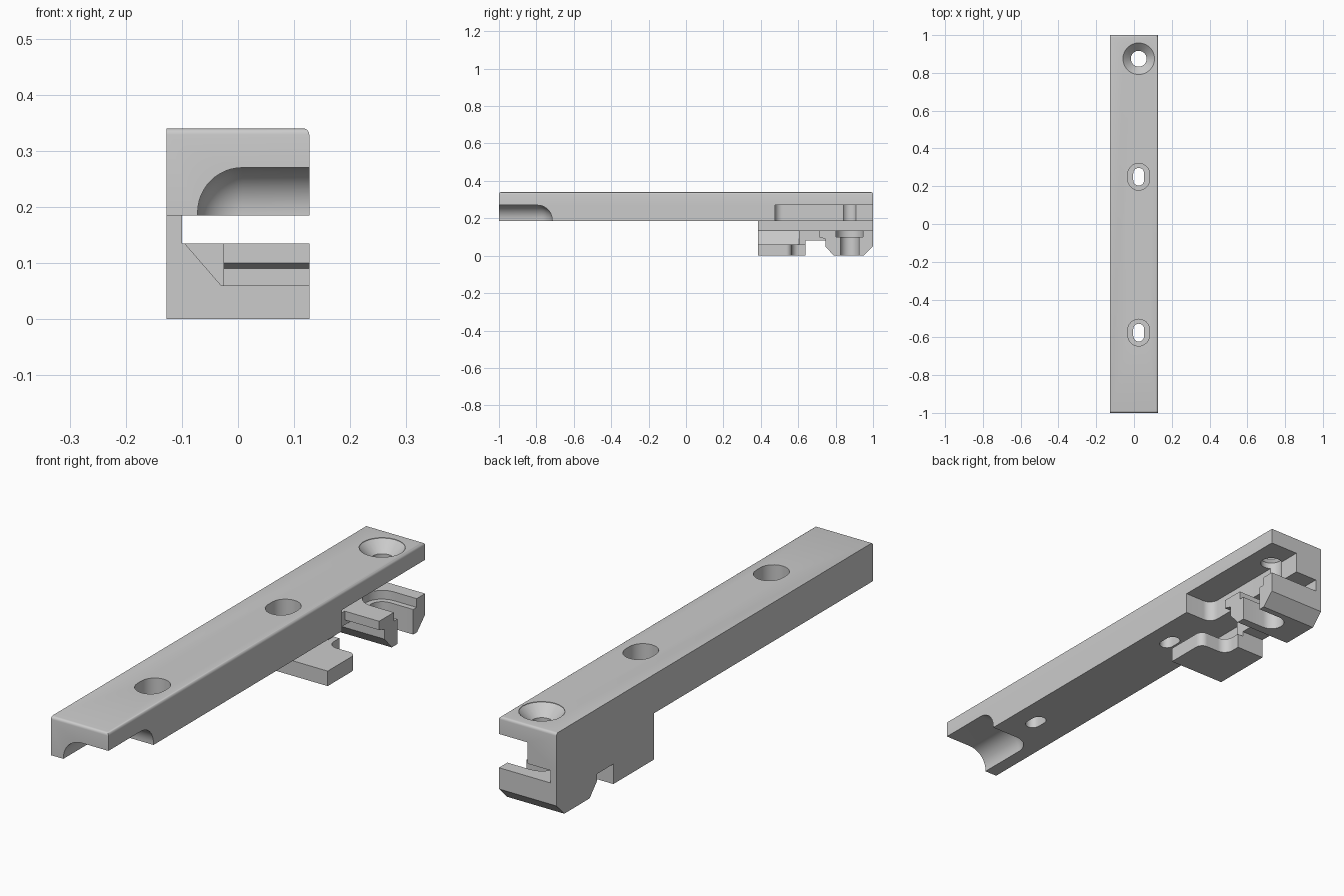
import bpy, bmesh
from math import sin, cos, radians

cube = bpy.data.objects.get("Cube")
if cube:
    bpy.data.objects.remove(cube)

grey = bpy.data.materials.new("plain_grey")
grey.use_nodes = True
colour = (0.6, 0.6, 0.6, 1)
grey.diffuse_color = colour
grey.node_tree.nodes["Principled BSDF"].inputs["Base Color"].default_value = colour


def make(name, bm):
    bmesh.ops.recalc_face_normals(bm, faces=bm.faces)
    mesh = bpy.data.meshes.new(name)
    bm.to_mesh(mesh)
    bm.free()
    mesh.materials.append(grey)
    obj = bpy.data.objects.new(name, mesh)
    bpy.context.collection.objects.link(obj)
    return obj


def loft(name, rings, axis="z"):
    """Join matching outlines, given as (offset, points), along an axis."""
    place = {"x": lambda u, v, w: (w, u, v),
             "y": lambda u, v, w: (u, w, v),
             "z": lambda u, v, w: (u, v, w)}[axis]
    bm = bmesh.new()
    loops = [[bm.verts.new(place(u, v, w)) for u, v in pts] for w, pts in rings]
    n = len(loops[0])
    for a, b in zip(loops, loops[1:]):
        for i in range(n):
            j = (i + 1) % n
            bm.faces.new((a[i], a[j], b[j], b[i]))
    bm.faces.new(loops[0])
    bm.faces.new(loops[-1])
    return make(name, bm)


def prism(name, pts, lo, hi, axis="z"):
    return loft(name, [(lo, pts), (hi, pts)], axis)


def box(name, x, y, z, bevel=0, pick=None, segments=12):
    """Box from ranges, rounding the edges whose midpoint passes pick."""
    bm = bmesh.new()
    bmesh.ops.create_cube(bm, size=1)
    for v in bm.verts:
        v.co = [r[0] if c < 0 else r[1] for c, r in zip(v.co, (x, y, z))]
    if pick:
        edges = [e for e in bm.edges if pick((e.verts[0].co + e.verts[1].co) / 2)]
        bmesh.ops.bevel(bm, geom=edges, offset=bevel, segments=segments,
                        profile=0.5, affect="EDGES")
    return make(name, bm)


def arc(cx, cy, r, start, end, steps=12):
    angles = [radians(start + (end - start) * i / steps) for i in range(steps + 1)]
    return [(cx + r * cos(a), cy + r * sin(a)) for a in angles]


def slot_y(cy, r, half):
    return arc(hole_x, cy + half, r, 0, 180) + arc(hole_x, cy - half, r, 180, 360)


def slot_open(cy, r):
    return arc(hole_x, cy, r, 90, 270) + [(0.3, cy - r), (0.3, cy + r)]


def cut(obj, cutters):
    for c in cutters:
        c.hide_render = True
        mod = obj.modifiers.new("cut", "BOOLEAN")
        mod.operation, mod.solver, mod.object = "DIFFERENCE", "EXACT", c
    bpy.context.view_layer.update()
    graph = bpy.context.evaluated_depsgraph_get()
    mesh = bpy.data.meshes.new_from_object(obj.evaluated_get(graph))
    obj.modifiers.clear()
    obj.data = mesh
    for c in cutters:
        bpy.data.objects.remove(c)


W = 0.127           # half width of the rail
hole_x = 0.025      # all holes share this line
screw_y = 0.875
base, top = 0.185, 0.34

# Long rail with soft top edges
rail = box("rail", (-W, W), (-1, 1), (base, top), 0.011,
           lambda m: m.z > top - 0.01 and m.x > -0.1, 4)
cutters = [
    # rounded relief at the front corner
    box("front_relief", (-0.072, 0.4), (-1.3, -0.715), (0.05, 0.27), 0.08,
        lambda m: (m.x < 0 and m.y > -0.8) or (m.z > 0.26 and (m.x < 0 or m.y > -0.8))),
    # pocket above the clip
    box("clip_pocket", (0, 0.4), (0.475, 1.2), (0.1, 0.27), 0.04,
        lambda m: m.x < 0.01 and m.y < 0.5),
    # countersunk screw hole
    loft("countersink", [(z, arc(hole_x, screw_y, r, 0, 345, 23)) for z, r in
                         ((0.1, 0.042), (0.295, 0.042), (0.338, 0.084), (0.36, 0.084))]),
]
for y in (0.25, -0.575):
    cutters.append(prism("counterbore", slot_y(y, 0.058, 0.013), 0.255, 0.4))
    cutters.append(prism("through_slot", slot_y(y, 0.029, 0.018), 0.1, 0.3))
cut(rail, cutters)

# Side wall of the clip, notched and chamfered below
nose = [(0.745, 0.05), (0.79, 0), (0.95, 0), (1, 0.05)]
inner = -0.1
prism("clip_wall", [(0.385, 0), (0.64, 0), (0.64, 0.08), (0.745, 0.08)] + nose
      + [(1, base), (0.385, base)], -W, inner, "x")

# Front jaw: curved plate and a sloping rib
plate = [(inner, 0.385), (W, 0.385)] + arc(0.097, 0.535, 0.03, 0, 90)
plate += arc(0.04, 0.605, 0.04, 270, 180) + [(0, 0.64), (inner, 0.64)]
prism("front_jaw", plate, 0, 0.06)
prism("jaw_rib", [(inner, 0.06), (-0.03, 0.06), (-0.095, 0.135), (inner, 0.135)],
      0.385, 0.605, "y")

# Web joining the jaws
prism("jaw_web", [(0.605, 0.06), (0.64, 0.06), (0.64, 0.08), (0.745, 0.08),
                  (0.745, 0.09), (0.71, 0.1), (0.71, 0.135), (0.605, 0.135)],
      inner, -0.025, "x")

# Rear jaw with a stepped slot open to the side
rear = prism("rear_jaw", nose + [(1, 0.135), (0.71, 0.135), (0.71, 0.1), (0.745, 0.09)],
             inner, W, "x")
cut(rear, [prism("head_slot", slot_open(screw_y, 0.072), 0.1, 0.2),
           prism("shank_slot", slot_open(screw_y, 0.05), -0.1, 0.15)])

# Smooth the round surfaces, keep hard edges
bpy.ops.object.select_all(action="DESELECT")
for obj in bpy.context.collection.objects:
    if obj.type == "MESH":
        obj.select_set(True)
        bpy.context.view_layer.objects.active = obj
bpy.ops.object.shade_smooth_by_angle(angle=radians(30))
